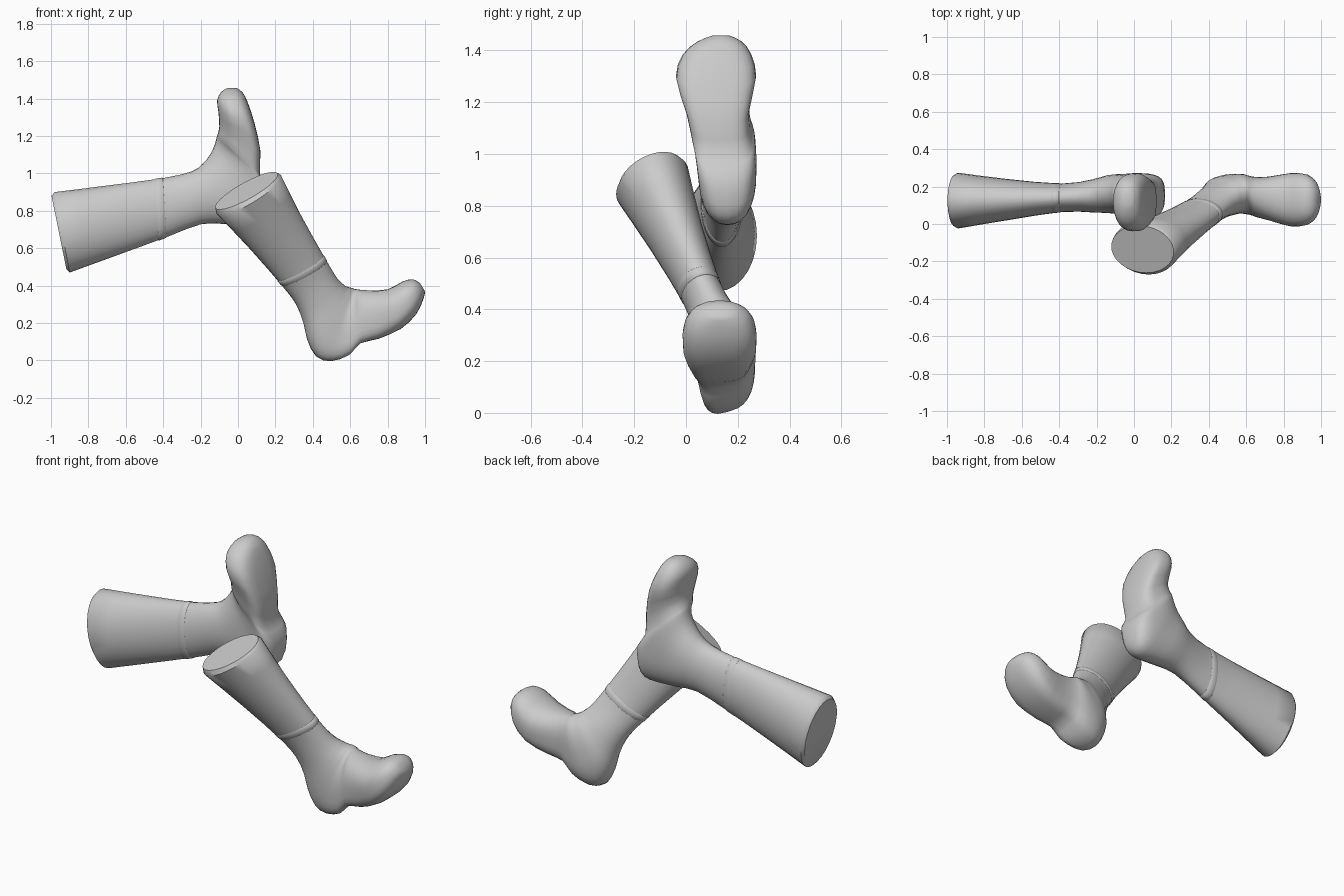
import bpy, bmesh, math
from mathutils import Vector

SIDES = 28

# ring: instep edge x,z | back/sole edge x,z | y centre, half width, lateral z tilt, sole squareness
BACK_BOOT = [
    (-0.997, 0.880, -0.918, 0.490, .125, .138, 0, 2),
    (-0.980, 0.900, -0.900, 0.470, .125, .149, 0, 2),
    (-0.700, 0.935, -0.680, 0.550, .130, .112, 0, 2),
    (-0.400, 0.975, -0.380, 0.660, .140, .076, 0, 2),
    (-0.250, 1.010, -0.200, 0.728, .150, .088, 0, 2),
    (-0.190, 1.050, -0.080, 0.730, .160, .102, 0, 2.1),
    (-0.150, 1.100, 0.050, 0.725, .160, .108, 0, 2.2),
    (-0.130, 1.140, 0.125, 0.738, .160, .112, 0, 2.5),
    (-0.120, 1.170, 0.160, 0.800, .158, .114, 0, 3.0),
    (-0.115, 1.190, 0.162, 0.920, .150, .116, 0, 3.6),
    (-0.110, 1.205, 0.118, 0.995, .138, .116, 0, 3.6),
    (-0.100, 1.250, 0.120, 1.120, .122, .122, 0, 3.6),
    (-0.105, 1.330, 0.088, 1.270, .116, .155, 0, 3.4),
    (-0.112, 1.390, 0.052, 1.380, .120, .132, 0, 2.8),
    (-0.090, 1.435, 0.024, 1.434, .130, .085, 0, 2.3),
    (-0.060, 1.455, -0.010, 1.458, .135, .035, 0, 2),
]
FRONT_BOOT = [
    (0.212, 1.000, -0.121, 0.815, -.135, .126, .040, 2),
    (0.230, 0.990, -0.115, 0.785, -.130, .140, .043, 2),
    (0.340, 0.770, 0.060, 0.600, -.040, .102, .030, 2),
    (0.475, 0.530, 0.235, 0.400, .060, .076, .02, 2),
    (0.530, 0.440, 0.310, 0.300, .105, .086, .02, 2),
    (0.560, 0.410, 0.350, 0.200, .130, .096, .02, 2.1),
    (0.580, 0.395, 0.370, 0.110, .145, .104, .025, 2.3),
    (0.600, 0.388, 0.415, 0.025, .155, .106, .03, 2.5),
    (0.610, 0.385, 0.490, 0.004, .162, .106, .03, 3.0),
    (0.620, 0.381, 0.585, 0.038, .158, .108, .03, 3.5),
    (0.640, 0.378, 0.650, 0.098, .145, .108, .02, 3.5),
    (0.700, 0.375, 0.750, 0.118, .135, .118, .01, 3.5),
    (0.800, 0.380, 0.870, 0.168, .130, .142, 0, 3.2),
    (0.880, 0.422, 0.955, 0.250, .130, .136, 0, 2.8),
    (0.935, 0.434, 0.992, 0.330, .130, .098, 0, 2.4),
    (0.972, 0.415, 1.000, 0.370, .130, .045, 0, 2),
]


def blend(table, i, t):
    """Catmull-Rom blend of the rings around index i."""
    p = [table[max(0, min(len(table) - 1, i + k))] for k in (-1, 0, 1, 2)]
    return [0.5 * (2 * b + (c - a) * t + (2 * a - 5 * b + 4 * c - d) * t * t
                   + (3 * b - a - 3 * c + d) * t ** 3) for a, b, c, d in zip(*p)]


def ring_points(r, grow=1.0):
    """Oval on the instep half, squarer superellipse on the sole half."""
    fx, fz, kx, kz, yc, w, tilt, n = r
    centre = Vector(((fx + kx) / 2, yc, (fz + kz) / 2))
    depth = Vector(((fx - kx) / 2, 0, (fz - kz) / 2)) * grow
    side = Vector((-0.5 * tilt, w, tilt)) * grow
    pts = []
    for j in range(SIDES):
        a = 2 * math.pi * j / SIDES
        c, s = math.cos(a), math.sin(a)
        e = 2 / n if c < 0 else 2 / min(n, 2.2)
        pts.append(centre + depth * math.copysign(abs(c) ** e, c)
                   + side * math.copysign(abs(s) ** e, s))
    return pts


def loft(name, rings, angle=45):
    bm = bmesh.new()
    loops = [[bm.verts.new(p) for p in ring] for ring in rings]
    for a, b in zip(loops, loops[1:]):
        for j in range(SIDES):
            k = (j + 1) % SIDES
            bm.faces.new((a[j], a[k], b[k], b[j]))
    bm.faces.new(loops[0])
    bm.faces.new(loops[-1][::-1])
    bmesh.ops.recalc_face_normals(bm, faces=bm.faces)
    mesh = bpy.data.meshes.new(name)
    bm.to_mesh(mesh)
    bm.free()
    ob = bpy.data.objects.new(name, mesh)
    bpy.context.collection.objects.link(ob)
    bpy.ops.object.select_all(action='DESELECT')
    ob.select_set(True)
    bpy.context.view_layer.objects.active = ob
    bpy.ops.object.shade_smooth_by_angle(angle=math.radians(angle))
    return ob


def boot(prefix, table):
    # shaft, heel and foot in one fanned loft; the shaft rim is left unblended
    rings = [ring_points(table[0])]
    body = table[1:]
    for i in range(len(body) - 1):
        rings += [ring_points(blend(body, i, t)) for t in (0, 0.5)]
    rings.append(ring_points(body[-1]))
    loft(prefix + "_boot", rings)
    # slightly raised band around the ankle
    band = [ring_points(blend(body, 1, t), g)
            for t, g in ((0.82, 0.98), (0.84, 1.02), (0.98, 1.02), (1.0, 0.98))]
    loft(prefix + "_ankle_band", band, 80)


boot("back", BACK_BOOT)
boot("front", FRONT_BOOT)
